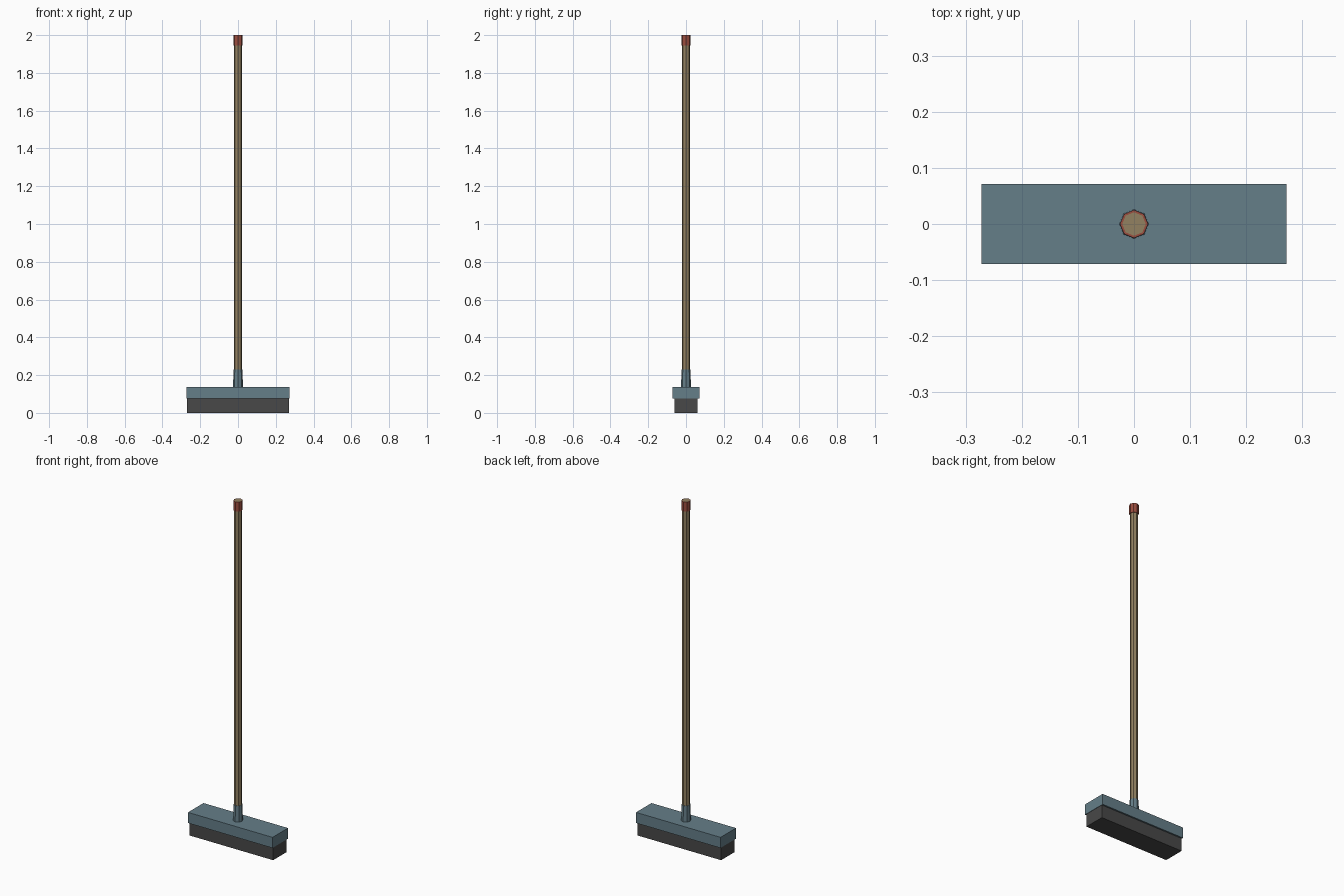
import bpy, bmesh, math

if "Cube" in bpy.data.objects:
    bpy.data.objects.remove(bpy.data.objects["Cube"])

def mat(name, c):
    m = bpy.data.materials.new(name)
    m.diffuse_color = (*c, 1)
    m.use_nodes = True
    m.node_tree.nodes["Principled BSDF"].inputs["Base Color"].default_value = m.diffuse_color
    return m

BLUE = mat("slate_blue", (0.13, 0.21, 0.25))
DARK = mat("dark_grey", (0.065, 0.065, 0.065))
WOOD = mat("tan_wood", (0.29, 0.22, 0.12))
RED = mat("dull_red", (0.33, 0.075, 0.05))

def finish(name, bm, m):
    bmesh.ops.recalc_face_normals(bm, faces=bm.faces)
    me = bpy.data.meshes.new(name)
    bm.to_mesh(me)
    bm.free()
    me.materials.append(m)
    ob = bpy.data.objects.new(name, me)
    bpy.context.collection.objects.link(ob)

def box(name, hx, hy, z0, z1, m):
    bm = bmesh.new()
    bmesh.ops.create_cube(bm, size=1)
    for v in bm.verts:
        v.co = (v.co.x * 2 * hx, v.co.y * 2 * hy, z0 if v.co.z < 0 else z1)
    finish(name, bm, m)

def lathe(name, profile, m, closed=False, sides=8):
    """Eight-sided turned part from (radius, z) points; closed makes a tube."""
    bm = bmesh.new()
    rings = [[bm.verts.new((r * math.cos(math.tau * i / sides),
                            r * math.sin(math.tau * i / sides), z))
              for i in range(sides)] for r, z in profile]
    pairs = list(zip(rings, rings[1:]))
    if closed:
        pairs.append((rings[-1], rings[0]))
    else:
        bm.faces.new(rings[0])
        bm.faces.new(rings[-1])
    for a, b in pairs:
        for i in range(sides):
            j = (i + 1) % sides
            bm.faces.new((a[i], a[j], b[j], b[i]))
    finish(name, bm, m)

# Broom head
box("bristles", 0.27, 0.062, 0, 0.075, DARK)
box("head_block", 0.272, 0.071, 0.075, 0.137, BLUE)
# Socket, pole and end band
lathe("socket", [(0.026, 0.137), (0.024, 0.23)], BLUE)
lathe("handle", [(0.021, 0.137), (0.021, 2.0)], WOOD)
lathe("end_band", [(0.021, 1.945), (0.025, 1.945), (0.025, 2.0), (0.021, 2.0)], RED, closed=True)
